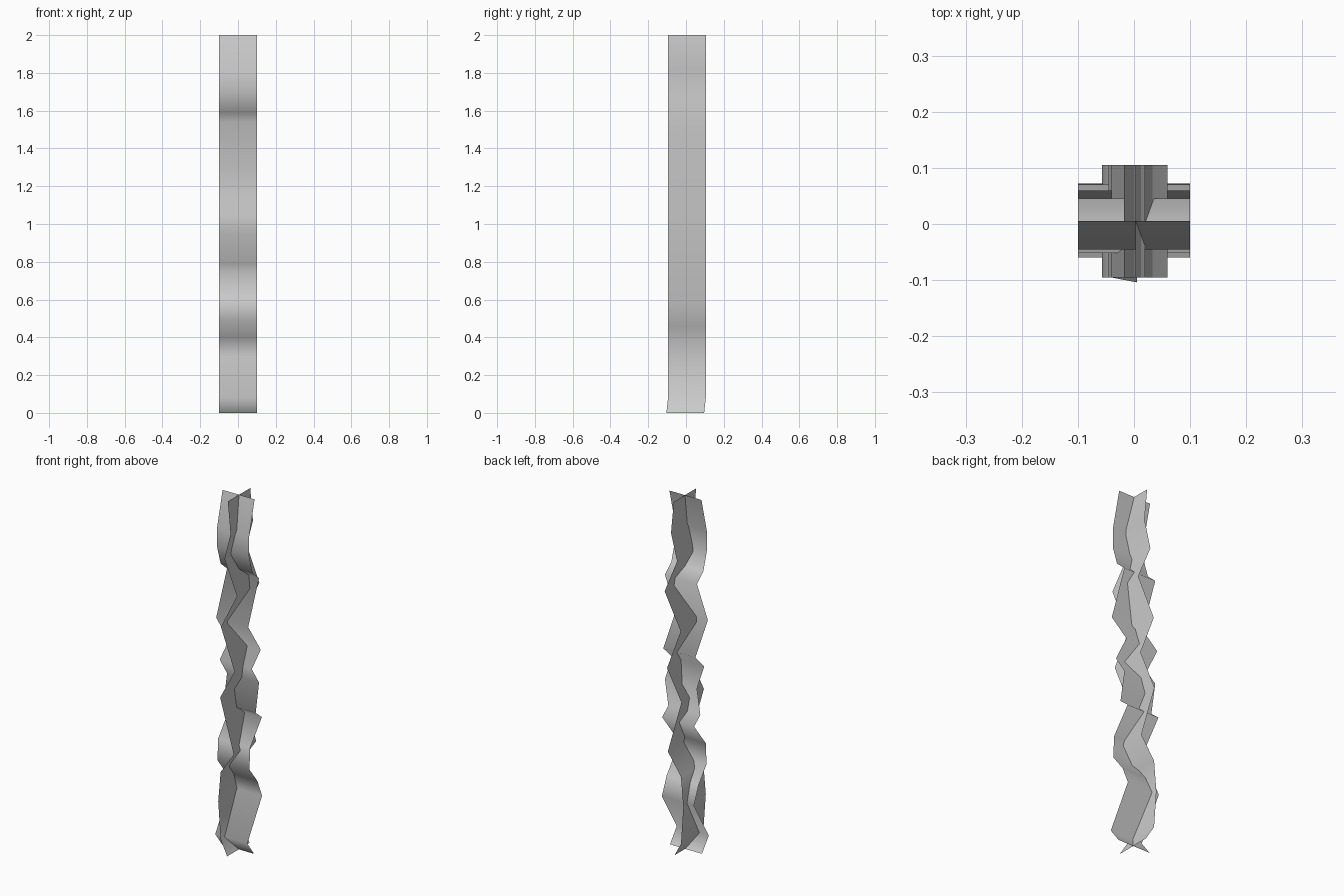
import bpy

if "Cube" in bpy.data.objects:
    bpy.data.objects.remove(bpy.data.objects["Cube"])

# (height, sideways offset) along each ribbon
WAVE_WIDE = [(0, 0.0), (0.08, -0.06), (0.3, 0.072), (0.4, 0.03), (0.49, -0.04),
             (0.61, -0.035), (0.745, 0.07), (0.79, 0.015), (0.95, 0.045), (1.05, -0.02),
             (1.13, 0.06), (1.3, -0.052), (1.54, 0.045), (1.59, -0.012),
             (1.7, -0.045), (1.8, -0.045), (2, 0.005)]
WAVE_DEEP = [(0, 0.005), (0.08, -0.042), (0.29, -0.057), (0.46, -0.042), (0.58, 0.04),
             (0.88, -0.045), (1.05, 0.045), (1.28, -0.04), (1.48, 0.06), (1.67, -0.018),
             (1.82, 0.02), (2, 0.003)]
HALF = 0.1


def ribbon(name, wave, place):
    """Thin folded strip: two points per level, joined by quads."""
    verts = [place(side, off, z) for z, off in wave for side in (-HALF, HALF)]
    faces = [(2 * i, 2 * i + 1, 2 * i + 3, 2 * i + 2) for i in range(len(wave) - 1)]
    mesh = bpy.data.meshes.new(name)
    mesh.from_pydata(verts, [], faces)
    mesh.shade_smooth()
    obj = bpy.data.objects.new(name, mesh)
    bpy.context.collection.objects.link(obj)
    return obj


# Ribbon spanning left to right, rippling front to back
ribbon("wide_ribbon", WAVE_WIDE, lambda s, o, z: (s, o, z))

# Crossing ribbon spanning front to back, its foot nudged slightly forward
ribbon("deep_ribbon", WAVE_DEEP,
       lambda s, o, z: (o, s + (-0.004 if z < 0.05 else 0.005), z))
